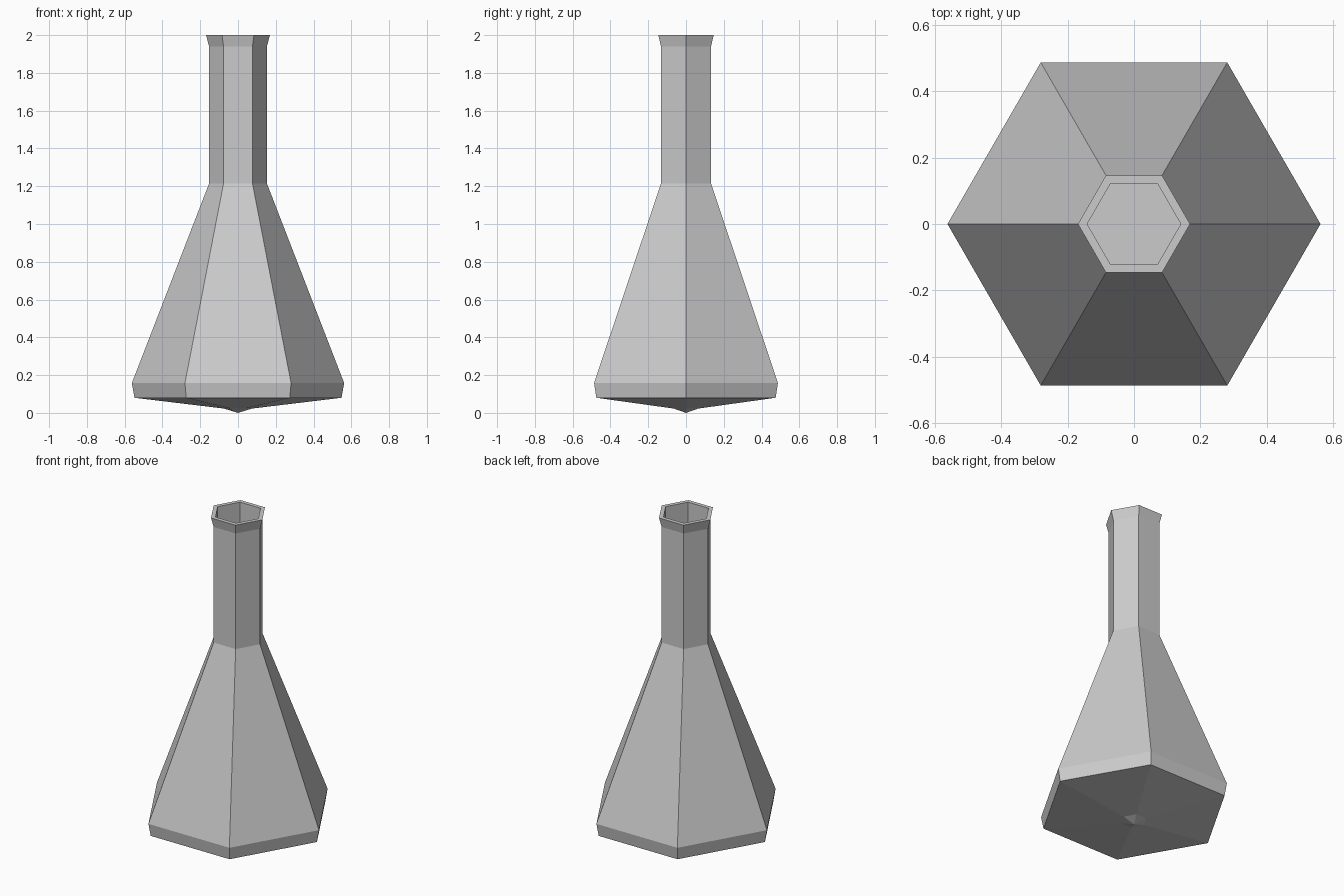
import bpy, bmesh
from math import cos, sin, tau

if "Cube" in bpy.data.objects:
    bpy.data.objects.remove(bpy.data.objects["Cube"])

SIDES = 6


def lathe(name, profile):
    """Turn (radius, z) points into a faceted solid; radius 0 makes a tip, ends are closed."""
    bm = bmesh.new()
    rings = []
    for r, z in profile:
        if r == 0:
            rings.append([bm.verts.new((0, 0, z))] * SIDES)
        else:
            rings.append([bm.verts.new((r * cos(tau * i / SIDES), r * sin(tau * i / SIDES), z))
                          for i in range(SIDES)])
    for a, b in zip(rings, rings[1:]):
        for i in range(SIDES):
            j = (i + 1) % SIDES
            quad = list(dict.fromkeys((a[i], a[j], b[j], b[i])))
            bm.faces.new(quad)
    bm.faces.new(rings[-1])
    bmesh.ops.recalc_face_normals(bm, faces=bm.faces)
    mesh = bpy.data.meshes.new(name)
    bm.to_mesh(mesh)
    bm.free()
    obj = bpy.data.objects.new(name, mesh)
    bpy.context.collection.objects.link(obj)
    return obj


# Pointed base, tapered body, neck and flared lip
outside = [(0, 0), (0.075, 0.023), (0.548, 0.08), (0.562, 0.158),
           (0.153, 1.215), (0.153, 1.94), (0.169, 2.0)]
# Hollow inside with a flat floor
inside = [(0.141, 2.0), (0.141, 1.21), (0.535, 0.16), (0.525, 0.1)]
lathe("flask", outside + inside)
